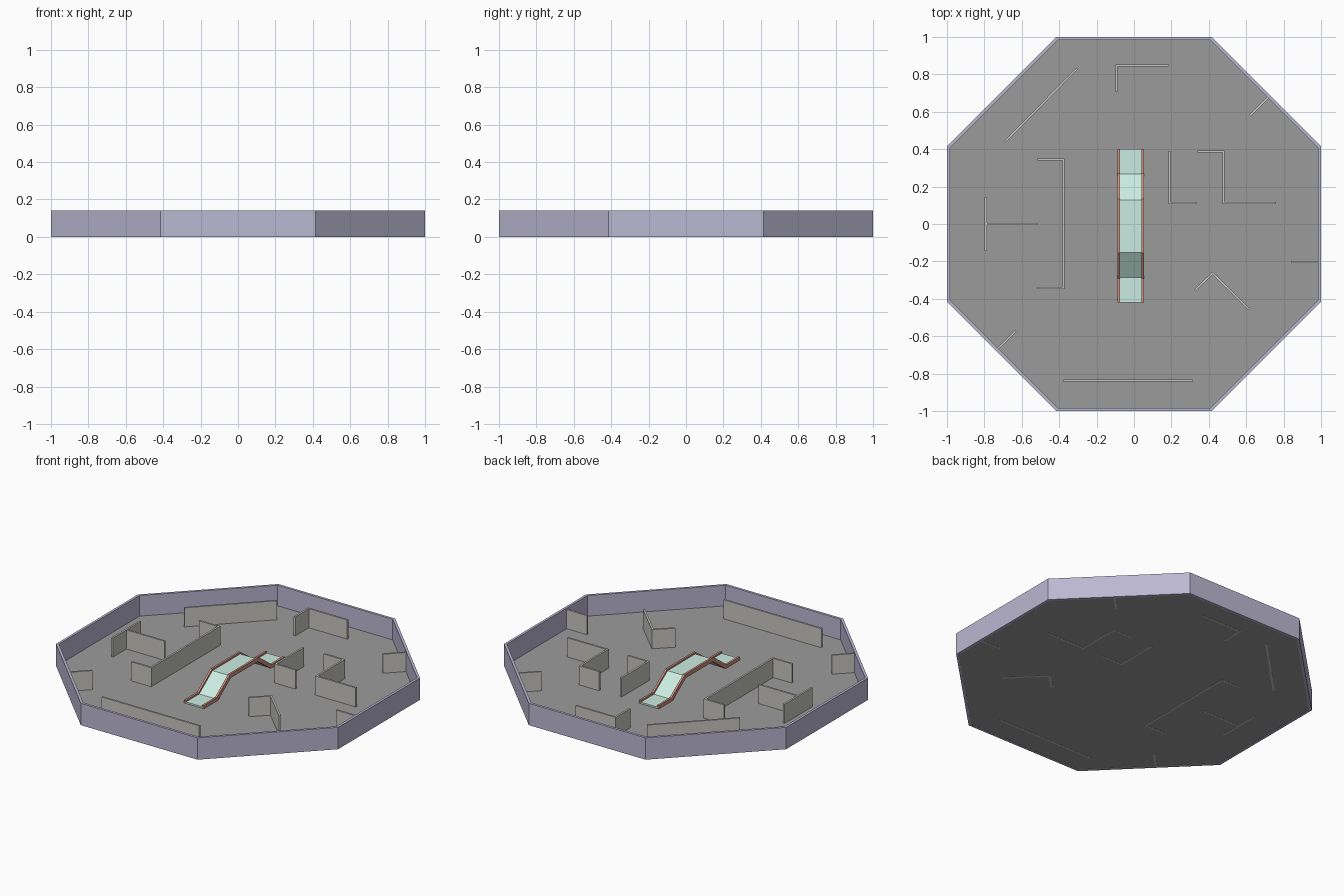
import bpy, bmesh, math
from mathutils import Vector

if "Cube" in bpy.data.objects:
    bpy.data.objects.remove(bpy.data.objects["Cube"])


def material(name, rgb):
    m = bpy.data.materials.new(name)
    m.diffuse_color = (*rgb, 1)
    m.use_nodes = True
    m.node_tree.nodes["Principled BSDF"].inputs["Base Color"].default_value = m.diffuse_color
    return m


LAVENDER = material("lavender", (0.50, 0.48, 0.65))
FLOOR = material("floor_grey", (0.33, 0.33, 0.33))
WALL = material("wall_grey", (0.58, 0.57, 0.54))
MINT = material("mint", (0.60, 0.84, 0.76))
RED = material("soft_red", (0.62, 0.28, 0.22))


def finish(name, bm, mat):
    bmesh.ops.recalc_face_normals(bm, faces=bm.faces)
    me = bpy.data.meshes.new(name)
    bm.to_mesh(me)
    bm.free()
    me.materials.append(mat)
    ob = bpy.data.objects.new(name, me)
    bpy.context.collection.objects.link(ob)
    return ob


def offset_path(pts, d):
    """Mitred sideways offset of an open 2D path."""
    p = [Vector(q) for q in pts]
    dirs = [(b - a).normalized() for a, b in zip(p, p[1:])]
    norms = [Vector((-v.y, v.x)) for v in dirs]
    out = []
    for i, q in enumerate(p):
        n0, n1 = norms[max(i - 1, 0)], norms[min(i, len(norms) - 1)]
        m = (n0 + n1).normalized()
        out.append(q + m * (d / m.dot(n0)))
    return out


def strip(name, pts, lo, hi, start, end, place, mat):
    """Closed band between two offsets of a path, extruded from start to end."""
    a, b = offset_path(pts, lo), offset_path(pts, hi)
    bm = bmesh.new()
    rings = [[bm.verts.new(place(q, h)) for q in side]
             for side, h in ((a, start), (b, start), (b, end), (a, end))]
    for r in range(4):
        s, t = rings[r], rings[(r + 1) % 4]
        for i in range(len(pts) - 1):
            bm.faces.new((s[i], s[i + 1], t[i + 1], t[i]))
    for i in (0, -1):
        bm.faces.new([r[i] for r in rings])
    return finish(name, bm, mat)


def octagon(apothem):
    r = apothem / math.cos(math.pi / 8)
    return [(r * math.cos(math.pi / 8 + k * math.pi / 4),
             r * math.sin(math.pi / 8 + k * math.pi / 4)) for k in range(8)]


# Octagonal rim
RIM_H, RIM_T = 0.14, 0.016
bm = bmesh.new()
rings = [[bm.verts.new((x, y, z)) for x, y in octagon(a)]
         for a, z in ((1, 0), (1, RIM_H), (1 - RIM_T, RIM_H), (1 - RIM_T, 0))]
for r in range(4):
    s, t = rings[r], rings[(r + 1) % 4]
    for i in range(8):
        j = (i + 1) % 8
        bm.faces.new((s[i], s[j], t[j], t[i]))
finish("arena_rim", bm, LAVENDER)

# Floor slab
bm = bmesh.new()
low, top = ([bm.verts.new((x, y, z)) for x, y in octagon(1 - RIM_T)]
            for z in (0.001, 0.008))
bm.faces.new(low)
bm.faces.new(top)
for i in range(8):
    j = (i + 1) % 8
    bm.faces.new((low[i], low[j], top[j], top[i]))
finish("arena_floor", bm, FLOOR)

# Maze walls, each following a path seen from above
paths = {
    "diagonal_wall": [(-0.69, 0.44), (-0.305, 0.83)],
    "back_corner_wall": [(-0.093, 0.705), (-0.093, 0.847), (0.185, 0.847)],
    "back_right_stub": [(0.62, 0.58), (0.725, 0.685)],
    "bracket_wall": [(-0.515, 0.345), (-0.377, 0.345), (-0.377, -0.342), (-0.515, -0.342)],
    "tee_bar": [(-0.793, 0.142), (-0.793, -0.142)],
    "tee_stem": [(-0.788, 0), (-0.517, 0)],
    "small_corner_wall": [(0.19, 0.39), (0.19, 0.112), (0.333, 0.112)],
    "zigzag_wall": [(0.34, 0.387), (0.479, 0.387), (0.479, 0.112), (0.76, 0.112)],
    "chevron_wall": [(0.325, -0.355), (0.42, -0.263), (0.615, -0.455)],
    "right_stub": [(0.84, -0.203), (0.988, -0.203)],
    "front_left_stub": [(-0.728, -0.668), (-0.633, -0.572)],
    "front_wall": [(-0.377, -0.837), (0.315, -0.837)],
}
for name, pts in paths.items():
    strip(name, pts, -0.006, 0.006, 0, 0.13, lambda q, h: (q.x, q.y, h), WALL)

# Bridge: a bent deck with a rail on each side, profiled in y and z
profile = [(-0.42, 0.012), (-0.285, 0.012), (-0.15, 0.11),
           (0.127, 0.11), (0.265, 0.012), (0.40, 0.012)]
side = lambda q, h: (h, q.x, q.y)
strip("bridge_deck", profile, -0.006, 0.006, -0.075, 0.04, side, MINT)
for name, x in (("bridge_rail_left", -0.087), ("bridge_rail_right", 0.04)):
    strip(name, profile, -0.008, 0.017, x, x + 0.013, side, RED)
